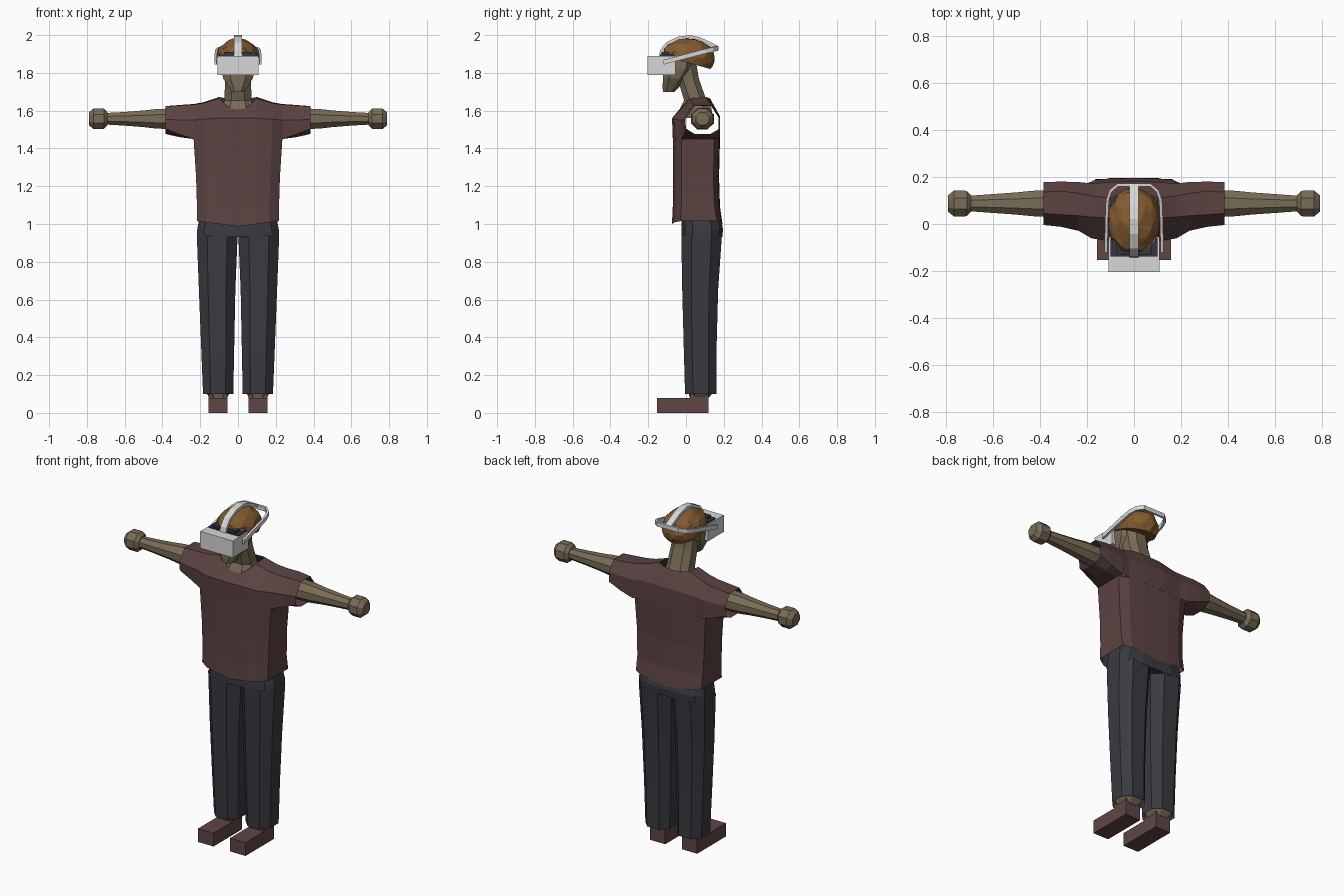
import bpy, bmesh, math, random
from mathutils import Vector, Matrix

if "Cube" in bpy.data.objects:
    bpy.data.objects.remove(bpy.data.objects["Cube"])

random.seed(4)


def material(name, r, g, b):
    m = bpy.data.materials.new(name)
    m.diffuse_color = (r, g, b, 1)
    m.use_nodes = True
    m.node_tree.nodes["Principled BSDF"].inputs["Base Color"].default_value = m.diffuse_color
    return m


SKIN = material("skin", 0.19, 0.15, 0.092)
SHIRT = material("shirt_maroon", 0.105, 0.056, 0.054)
SHOE = material("shoe_brown", 0.115, 0.06, 0.06)
PANTS = material("trouser_charcoal", 0.042, 0.042, 0.052)
HAIR = material("hair_brown", 0.23, 0.105, 0.03)
WHITE = material("headset_white", 0.68, 0.68, 0.68)
DARK = material("headset_dark", 0.035, 0.037, 0.045)


def finish(name, bm, mat):
    bmesh.ops.remove_doubles(bm, verts=bm.verts, dist=0.0005)
    bmesh.ops.recalc_face_normals(bm, faces=bm.faces)
    me = bpy.data.meshes.new(name)
    bm.to_mesh(me)
    bm.free()
    me.materials.append(mat)
    ob = bpy.data.objects.new(name, me)
    bpy.context.collection.objects.link(ob)
    return ob


def add_loft(bm, rings, closed=True, caps=True, skip=None):
    """Join rings of points with quads; skip(ring, column) leaves openings."""
    vs = [[bm.verts.new(p) for p in r] for r in rings]
    n = len(rings[0])
    for i in range(len(rings) - 1):
        for j in range(n if closed else n - 1):
            if skip and skip(i, j):
                continue
            k = (j + 1) % n
            bm.faces.new((vs[i][j], vs[i][k], vs[i + 1][k], vs[i + 1][j]))
    if caps:
        bm.faces.new(vs[0])
        bm.faces.new(vs[-1])


def loft(name, rings, mat, **kw):
    bm = bmesh.new()
    add_loft(bm, rings, **kw)
    return finish(name, bm, mat)


def oval(a0, a1, b0, b1, n=8, power=0.8):
    """Squarish n-sided outline filling the given extents."""
    pts = []
    for i in range(n):
        t = 2 * math.pi * (i + 0.5) / n
        c, s = math.cos(t), math.sin(t)
        pts.append([math.copysign(abs(v) ** power, v) for v in (c, s)])
    m = max(p[0] for p in pts)
    return [((a0 + a1) / 2 + p[0] / m * (a1 - a0) / 2,
             (b0 + b1) / 2 + p[1] / m * (b1 - b0) / 2) for p in pts]


def stack(name, levels, mat, n=8, power=0.8, **kw):
    """Loft upward through levels of (z, x0, x1, y0, y1)."""
    rings = [[(x, y, z) for x, y in oval(*e, n=n, power=power)] for z, *e in levels]
    return loft(name, rings, mat, **kw)


def box(name, x0, x1, y0, y1, z0, z1, mat):
    return loft(name, [[(x0, y0, z), (x1, y0, z), (x1, y1, z), (x0, y1, z)]
                       for z in (z0, z1)], mat)


def ribbon(name, path, width, thick, mat):
    path, width = [Vector(p) for p in path], Vector(width) / 2
    rings = []
    for i, p in enumerate(path):
        t = path[min(i + 1, len(path) - 1)] - path[max(i - 1, 0)]
        nrm = t.cross(width).normalized() * thick / 2
        rings.append([p + width + nrm, p + width - nrm, p - width - nrm, p - width + nrm])
    return loft(name, rings, mat)


def mirrored(ob, name):
    copy = ob.copy()
    copy.data = ob.data.copy()
    copy.name = name
    copy.data.transform(Matrix.Scale(-1, 4, (1, 0, 0)))
    copy.data.flip_normals()
    bpy.context.collection.objects.link(copy)


# Legs, ankles, shoes
leg = stack("left_trouser_leg", [(0.10, 0.025, 0.185, -0.005, 0.162),
                                 (0.35, 0.02, 0.195, -0.012, 0.162),
                                 (0.65, 0.014, 0.207, -0.02, 0.17),
                                 (0.94, 0.002, 0.218, -0.025, 0.19)], PANTS, caps=False)
ankle = stack("left_ankle", [(0.08, 0.06, 0.15, 0.02, 0.12),
                             (0.115, 0.035, 0.175, 0.01, 0.15),
                             (0.30, 0.04, 0.175, 0.01, 0.145)], SKIN)
sole = box("left_shoe", 0.055, 0.157, -0.153, 0.118, 0, 0.08, SHOE)
heel = box("left_shoe_collar", 0.055, 0.157, 0.02, 0.118, 0.08, 0.106, SHOE)
for ob in (leg, ankle, sole, heel):
    mirrored(ob, ob.name.replace("left", "right"))
stack("trouser_hips", [(0.93, -0.218, 0.218, -0.025, 0.192),
                       (0.97, -0.216, 0.216, -0.025, 0.196),
                       (1.03, -0.205, 0.205, -0.022, 0.185)], PANTS, n=12, power=0.6)

# Shirt body: open tube from hem to armpit
outline = [(0, -0.07, 0.18), (0.1, -0.07, 0.178), (0.18, -0.057, 0.172), (0.235, -0.025, 0.15)]


def body_ring(z, sx, dy, drop):
    front = [(x * sx, yf - dy * 0.3, z - drop * (1 - x / 0.235)) for x, yf, yb in outline]
    back = [(x * sx, yb + dy, z - drop * (1 - x / 0.235)) for x, yf, yb in outline]
    right = front + back[::-1]
    return right + [(-x, y, c) for x, y, c in right[-2:0:-1] if x > 0]


bm = bmesh.new()
add_loft(bm, [body_ring(1.015, 0.92, 0.015, 0.028), body_ring(1.1, 0.925, 0.0, 0.01),
              body_ring(1.25, 0.945, -0.005, 0), body_ring(1.45, 1, 0, 0)], caps=False)


# Shirt yoke and sleeves: arches across the chest, closed tubes past the armpit
def arch(x, yf, yb, zb, zm, tf, tb):
    return [(x, yf, zb), (x, yf - 0.004, zm), (x, *tf), (x, *tb), (x, yb, zm + 0.01), (x, yb, zb)]


half = [arch(0, -0.07, 0.18, 1.45, 1.56, (-0.035, 1.605), (0.13, 1.66)),
        arch(0.06, -0.07, 0.18, 1.45, 1.56, (-0.02, 1.625), (0.125, 1.665)),
        arch(0.1, -0.07, 0.178, 1.45, 1.56, (0.025, 1.665), (0.11, 1.672)),
        arch(0.18, -0.057, 0.172, 1.45, 1.555, (0.03, 1.64), (0.12, 1.645)),
        arch(0.235, -0.025, 0.178, 1.45, 1.55, (0.035, 1.632), (0.13, 1.635)),
        arch(0.31, -0.008, 0.18, 1.475, 1.55, (0.04, 1.628), (0.14, 1.63)),
        arch(0.385, 0.0, 0.178, 1.505, 1.555, (0.045, 1.624), (0.135, 1.624))]
for i, r in enumerate(half):               # underside points of the sleeve
    x, drop = r[0][0], (0, 0, 0, 0, 0, 0.015, 0.028)[i]
    r += [(x, 0.13, r[0][2] - drop), (x, 0.045, r[0][2] - drop)]
rings = [[(-x, y, z) for x, y, z in r] for r in half[:0:-1]] + half


def opening(i, j):
    inner = 2 <= i <= 9                    # between the armpits
    neck = 4 <= i <= 7                     # neck hole
    return (inner and j in (5, 6, 7)) or (neck and j == 2)


add_loft(bm, rings, caps=False, skip=opening)
stray = [v for v in bm.verts if not v.link_faces]
bmesh.ops.delete(bm, geom=stray, context='VERTS')
finish("shirt", bm, SHIRT)

# Arms and blocky hands
def limb(name, levels):
    return loft(name, [[(x, 0.087 + a, 1.557 + b) for a, b in oval(-ry, ry, -rz, rz, power=1)]
                       for x, ry, rz in levels], SKIN)


arm = limb("left_arm", [(0.24, 0.06, 0.058), (0.36, 0.056, 0.054), (0.43, 0.054, 0.052),
                        (0.50, 0.047, 0.044), (0.60, 0.04, 0.036), (0.71, 0.032, 0.03)])
hand = limb("left_hand", [(0.692, 0.036, 0.036), (0.71, 0.054, 0.054),
                          (0.765, 0.055, 0.054), (0.79, 0.034, 0.034)])
mirrored(arm, "right_arm")
mirrored(hand, "right_hand")

# Neck with collar base, face and jaw
stack("neck", [(1.56, -0.085, 0.085, -0.045, 0.14), (1.615, -0.085, 0.085, -0.03, 0.135),
               (1.655, -0.072, 0.072, -0.01, 0.108), (1.77, -0.068, 0.068, -0.045, 0.068),
               (1.88, -0.07, 0.07, -0.06, 0.05)], SKIN)
stack("face", [(1.70, -0.035, 0.035, -0.122, -0.06), (1.725, -0.05, 0.05, -0.124, -0.035),
               (1.77, -0.078, 0.078, -0.122, 0.0), (1.82, -0.09, 0.09, -0.12, 0.04),
               (1.91, -0.092, 0.092, -0.115, 0.06)], SKIN)

# Chunky hair cap, sliced along the hairline
bm = bmesh.new()
bmesh.ops.create_icosphere(bm, subdivisions=3, radius=1)
for v in bm.verts:
    k = random.uniform(0.95, 1.03)
    v.co = Vector((v.co.x * 0.112 * k, 0.012 + v.co.y * 0.144 * k, 1.882 + v.co.z * 0.102 * k))
bmesh.ops.bisect_plane(bm, geom=bm.verts[:] + bm.edges[:] + bm.faces[:],
                       plane_co=(0, -0.03, 1.865), plane_no=(0, 0.28, 1), clear_inner=True)
bmesh.ops.holes_fill(bm, edges=[e for e in bm.edges if e.is_boundary], sides=0)
finish("hair", bm, HAIR)

# Headset visor with dark face padding
box("visor", -0.108, 0.108, -0.203, -0.055, 1.79, 1.89, WHITE)
box("visor_top_padding", -0.1, 0.1, -0.137, -0.06, 1.889, 1.897, DARK)
box("visor_brow_padding", -0.075, 0.075, -0.13, -0.09, 1.89, 1.91, DARK)

# Headset straps
ribbon("top_strap", [(0, -0.135, 1.885), (0, -0.13, 1.915), (0, -0.1, 1.955), (0, -0.04, 1.984),
                     (0, 0.02, 1.992), (0, 0.075, 1.98), (0, 0.125, 1.955), (0, 0.166, 1.935)],
       (0.04, 0, 0), 0.016, WHITE)
side = [(0.119, -0.12, 1.856), (0.117, 0.0, 1.888), (0.113, 0.1, 1.914),
        (0.1, 0.14, 1.924), (0.07, 0.165, 1.93)]
ribbon("head_strap", side + [(-x, y, z) for x, y, z in side[::-1]], (0, 0, 0.025), 0.013, WHITE)
